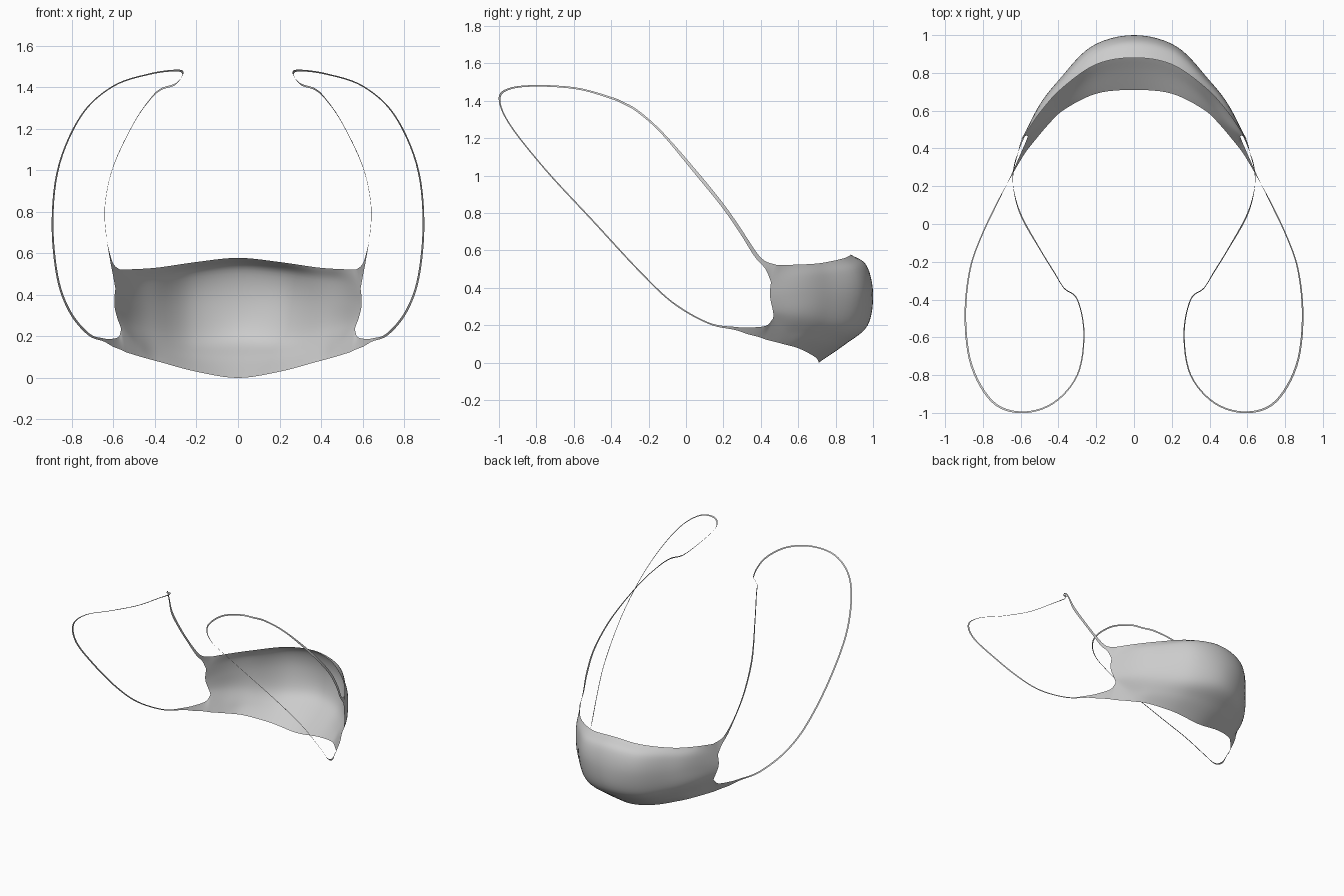
import bpy, bmesh
from mathutils import Vector as V

if "Cube" in bpy.data.objects:
    bpy.data.objects.remove(bpy.data.objects["Cube"])

SUB = 6  # samples per spline span


def spline(pts, first=None):
    """Catmull-Rom through pts; 'first' is an optional ghost point before the start."""
    p = [V(q) for q in pts]
    a = V(first) if first is not None else 2 * p[0] - p[1]
    p = [a] + p + [2 * p[-1] - p[-2]]
    out = []
    for i in range(1, len(p) - 2):
        p0, p1, p2, p3 = p[i - 1:i + 3]
        for s in range(SUB):
            t = s / SUB
            out.append(0.5 * (2 * p1 + (p2 - p0) * t + (2 * p0 - 5 * p1 + 4 * p2 - p3) * t * t
                              + (3 * p1 - p0 - 3 * p2 + p3) * t ** 3))
    return out + [p[-2]]


def add_grid(bm, rows):
    grid = [[bm.verts.new(p) for p in r] for r in rows]
    for a, b in zip(grid, grid[1:]):
        for i in range(len(a) - 1):
            bm.faces.new((a[i], b[i], b[i + 1], a[i + 1]))


# Cup of the mask: vertical profiles (top to bottom) from the centre to the side
profiles = [
    [(0, .88, .578), (0, .965, .52), (0, 1, .37), (0, .972, .2), (0, .855, .1), (0, .71, 0)],
    [(.2, .845, .558), (.22, .915, .5), (.225, .94, .37), (.22, .905, .2), (.21, .81, .11), (.2, .69, .03)],
    [(.38, .72, .532), (.39, .755, .47), (.4, .76, .36), (.395, .74, .23), (.385, .67, .14), (.37, .605, .075)],
    [(.49, .6, .524), (.495, .63, .46), (.5, .63, .36), (.495, .615, .25), (.475, .55, .16), (.455, .525, .098)],
    [(.57, .485, .522), (.59, .455, .43), (.595, .45, .35), (.58, .463, .285), (.562, .465, .235), (.535, .43, .122)],
]
cols = [spline(p) for p in profiles]
lines = []
for r in range(len(cols[0])):
    ghost = cols[1][r].copy()
    ghost.x *= -1
    lines.append(spline([c[r] for c in cols], ghost))
cup = [list(c) for c in zip(*lines)]

# Ear loop: (outer edge, inner edge) pairs at the wide roots, centre points for the thin strap
upper_root = [((.57, .485, .522), (.59, .455, .43)), ((.595, .425, .542), (.603, .425, .50)),
              ((.613, .38, .585), (.616, .366, .568))]
lower_root = [((.645, .26, .175), (.65, .26, .191)), ((.605, .33, .152), (.61, .35, .188)),
              ((.57, .385, .138), (.575, .43, .198)), ((.535, .43, .122), (.562, .465, .235))]
strap = [V(p) for p in [
    (.635, .30, .69), (.64, .2, .835), (.60, .05, 1.02), (.5, -.13, 1.23), (.42, -.26, 1.345),
    (.37, -.34, 1.39), (.30, -.4, 1.415), (.265, -.58, 1.465), (.3, -.8, 1.48), (.43, -.95, 1.462),
    (.6, -.997, 1.405), (.75, -.94, 1.27), (.86, -.75, 1.03), (.893, -.5, .76), (.87, -.25, .49),
    (.81, -.07, .32), (.72, .12, .211)]]
centre = V((.6, -.3, .9))
pairs = list(upper_root)
for i, c in enumerate(strap):
    tan = (strap[min(i + 1, len(strap) - 1)] - strap[max(i - 1, 0)]).normalized()
    w = c - centre
    w = (w - tan * w.dot(tan)).normalized() * (.009 if i < 3 else .0055)
    pairs.append((c + w, c - w))
pairs += lower_root
outer = spline([p[0] for p in pairs])
inner = spline([p[1] for p in pairs])
loop = [[a.lerp(b, k / SUB) for k in range(SUB + 1)] for a, b in zip(outer, inner)]
loop[0] = cup[-1][:SUB + 1]             # share the cup's side edge
loop[-1] = cup[-1][-SUB - 1:][::-1]

# One welded sheet, mirrored to the other side
bm = bmesh.new()
add_grid(bm, cup)
add_grid(bm, loop)
bmesh.ops.remove_doubles(bm, verts=bm.verts, dist=1e-5)
bmesh.ops.recalc_face_normals(bm, faces=bm.faces)
bm.faces.ensure_lookup_table()
if bm.faces[SUB * 2].normal.y < 0:
    bmesh.ops.reverse_faces(bm, faces=bm.faces)
me = bpy.data.meshes.new("face_mask")
bm.to_mesh(me)
bm.free()
for f in me.polygons:
    f.use_smooth = True
mask = bpy.data.objects.new("face_mask_with_ear_loops", me)
bpy.context.collection.objects.link(mask)
mod = mask.modifiers.new("mirror", 'MIRROR')
mod.use_axis[0] = True
mod.merge_threshold = .0005
